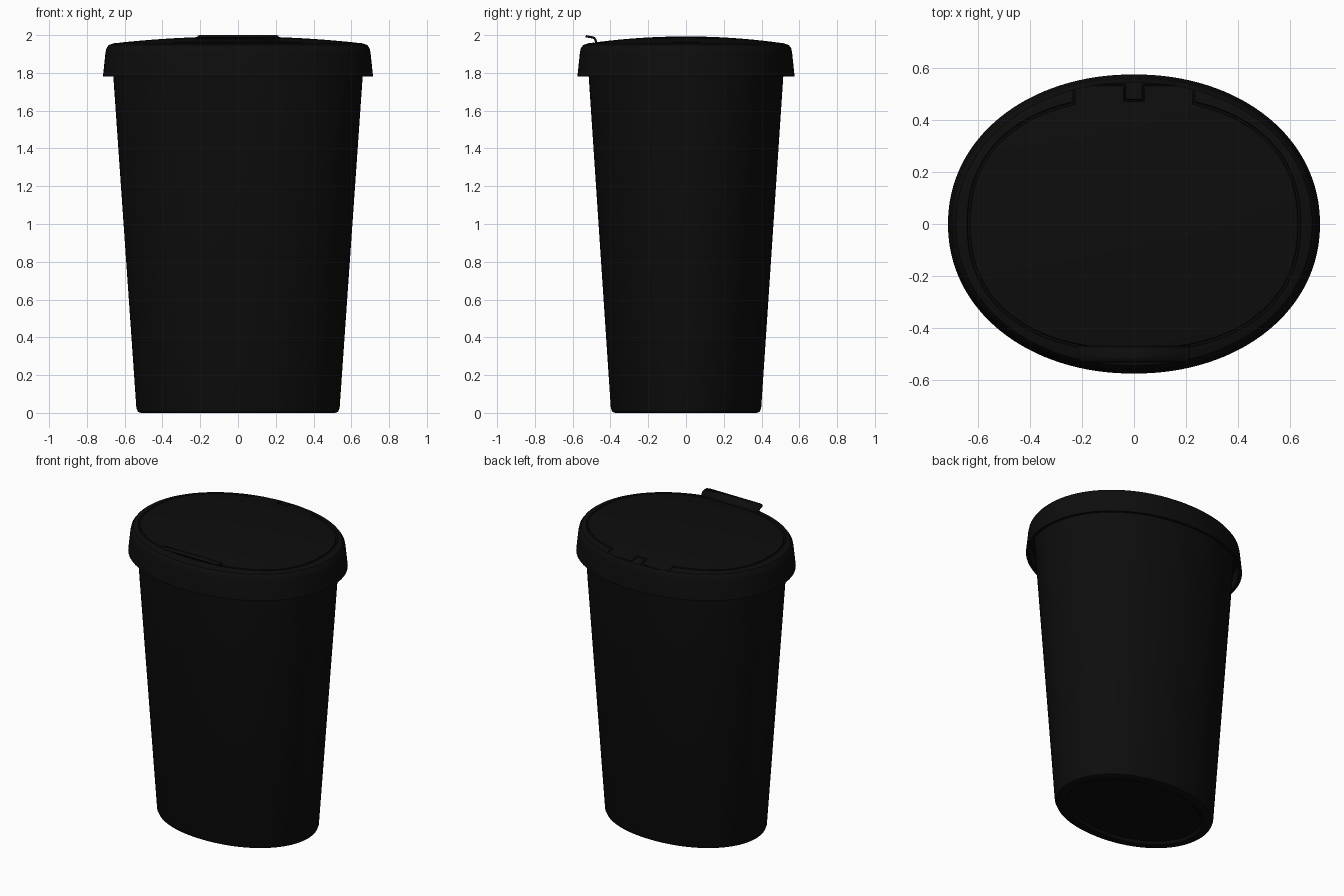
import bpy
import bmesh
from math import cos, sin, pi, radians, copysign

if "Cube" in bpy.data.objects:
    bpy.data.objects.remove(bpy.data.objects["Cube"])

black = bpy.data.materials.new("black plastic")
black.use_nodes = True
colour = (0.004, 0.004, 0.004, 1)
black.diffuse_color = colour
black.node_tree.nodes["Principled BSDF"].inputs["Base Color"].default_value = colour

SEGMENTS = 128


def oval(a, b, n=2.08):
    """Points of a slightly squared oval, counter-clockwise."""
    def power(v):
        return copysign(abs(v) ** (2 / n), v)
    angles = [2 * pi * i / SEGMENTS for i in range(SEGMENTS)]
    return [(a * power(cos(t)), b * power(sin(t))) for t in angles]


def make_object(name, bm):
    bmesh.ops.recalc_face_normals(bm, faces=bm.faces)
    mesh = bpy.data.meshes.new(name)
    bm.to_mesh(mesh)
    bm.free()
    mesh.materials.append(black)
    obj = bpy.data.objects.new(name, mesh)
    bpy.context.collection.objects.link(obj)
    return obj


def smooth(obj, angle=35):
    bpy.ops.object.select_all(action="DESELECT")
    bpy.context.view_layer.objects.active = obj
    obj.select_set(True)
    bpy.ops.object.shade_smooth_by_angle(angle=radians(angle))


def loft(name, rings):
    """Closed solid through oval rings given as (half width, half depth, z)."""
    bm = bmesh.new()
    loops = [[bm.verts.new((x, y, z)) for x, y in oval(a, b)] for a, b, z in rings]
    for low, high in zip(loops, loops[1:]):
        for i in range(SEGMENTS):
            j = (i + 1) % SEGMENTS
            bm.faces.new((low[i], low[j], high[j], high[i]))
    bm.faces.new(loops[0])
    bm.faces.new(loops[-1])
    return make_object(name, bm)


# Tapered body with a rounded foot and a shallow recess underneath
body = loft("bin_body", [
    (0.46, 0.32, 0.015), (0.475, 0.335, 0.0), (0.515, 0.375, 0.0),
    (0.53, 0.39, 0.006), (0.538, 0.398, 0.025),
    (0.66, 0.515, 1.78), (0.668, 0.523, 1.89)])
smooth(body)

# Domed lid with a hollow skirt
DOME_A, DOME_B, DOME_Z, DOME_RISE = 0.655, 0.515, 1.957, 0.036


def dome_z(x, y):
    return DOME_Z + DOME_RISE * (1 - (x / DOME_A) ** 2 - (y / DOME_B) ** 2)


lid_rings = [
    (0.69, 0.55, 1.87), (0.695, 0.555, 1.78), (0.715, 0.575, 1.78),
    (0.702, 0.562, 1.905), (0.697, 0.557, 1.93), (0.684, 0.544, 1.948)]
for step in range(10):
    t = 1 - step / 10
    lid_rings.append((DOME_A * t, DOME_B * t, DOME_Z + DOME_RISE * (1 - t * t)))
lid = loft("lid", lid_rings)

# Groove around the opening flap, with the hinge tab and its notch at the back
hinge = [(0.23, 0.465), (0.23, 0.535), (0.035, 0.535), (0.035, 0.475)]
hinge += [(-x, y) for x, y in reversed(hinge)]
flap = oval(0.635, 0.485, 2.3)
right_side = [p for p in flap[:SEGMENTS // 4] if p[0] > 0.24]
rest = [p for p in flap[SEGMENTS // 4:] if p[1] < 0 or p[0] < -0.24]
outline = right_side + hinge + rest

curve = bpy.data.curves.new("groove_path", "CURVE")
curve.dimensions = "3D"
curve.twist_mode = "Z_UP"
curve.bevel_depth = 0.007
curve.bevel_resolution = 1
spline = curve.splines.new("POLY")
spline.points.add(len(outline) - 1)
for point, (x, y) in zip(spline.points, outline):
    point.co = (x, y, dome_z(x, y), 1)
spline.use_cyclic_u = True
path = bpy.data.objects.new("groove_path", curve)
bpy.context.collection.objects.link(path)
groove_mesh = bpy.data.meshes.new_from_object(
    path.evaluated_get(bpy.context.evaluated_depsgraph_get()))
bpy.data.objects.remove(path)
groove_mesh.materials.clear()
groove_mesh.materials.append(black)
cutter = bpy.data.objects.new("groove_cutter", groove_mesh)
bpy.context.collection.objects.link(cutter)

cut = lid.modifiers.new("flap groove", "BOOLEAN")
cut.object = cutter
cut.operation = "DIFFERENCE"
cut.solver = "EXACT"
bpy.context.view_layer.objects.active = lid
lid.select_set(True)
bpy.ops.object.modifier_apply(modifier=cut.name)
bpy.data.objects.remove(cutter)
smooth(lid)

# Thin finger lip curling forward at the front of the flap
bm = bmesh.new()
rows = []
for half, y, z in [(0.215, -0.468, 1.955), (0.215, -0.474, 1.978), (0.215, -0.482, 1.989),
                   (0.215, -0.495, 1.994), (0.215, -0.512, 1.997),
                   (0.21, -0.523, 1.999), (0.195, -0.53, 2.0)]:
    rows.append([bm.verts.new((x, y, z)) for x in (-half, half)])
for a, b in zip(rows, rows[1:]):
    bm.faces.new((a[0], a[1], b[1], b[0]))
# Wind the sheet so that it thickens downwards
lip = make_object("finger_lip", bm)
if lip.data.polygons[-1].normal.z < 0:
    lip.data.flip_normals()
smooth(lip, 50)
thick = lip.modifiers.new("thickness", "SOLIDIFY")
thick.thickness = 0.012
thick.offset = -1
